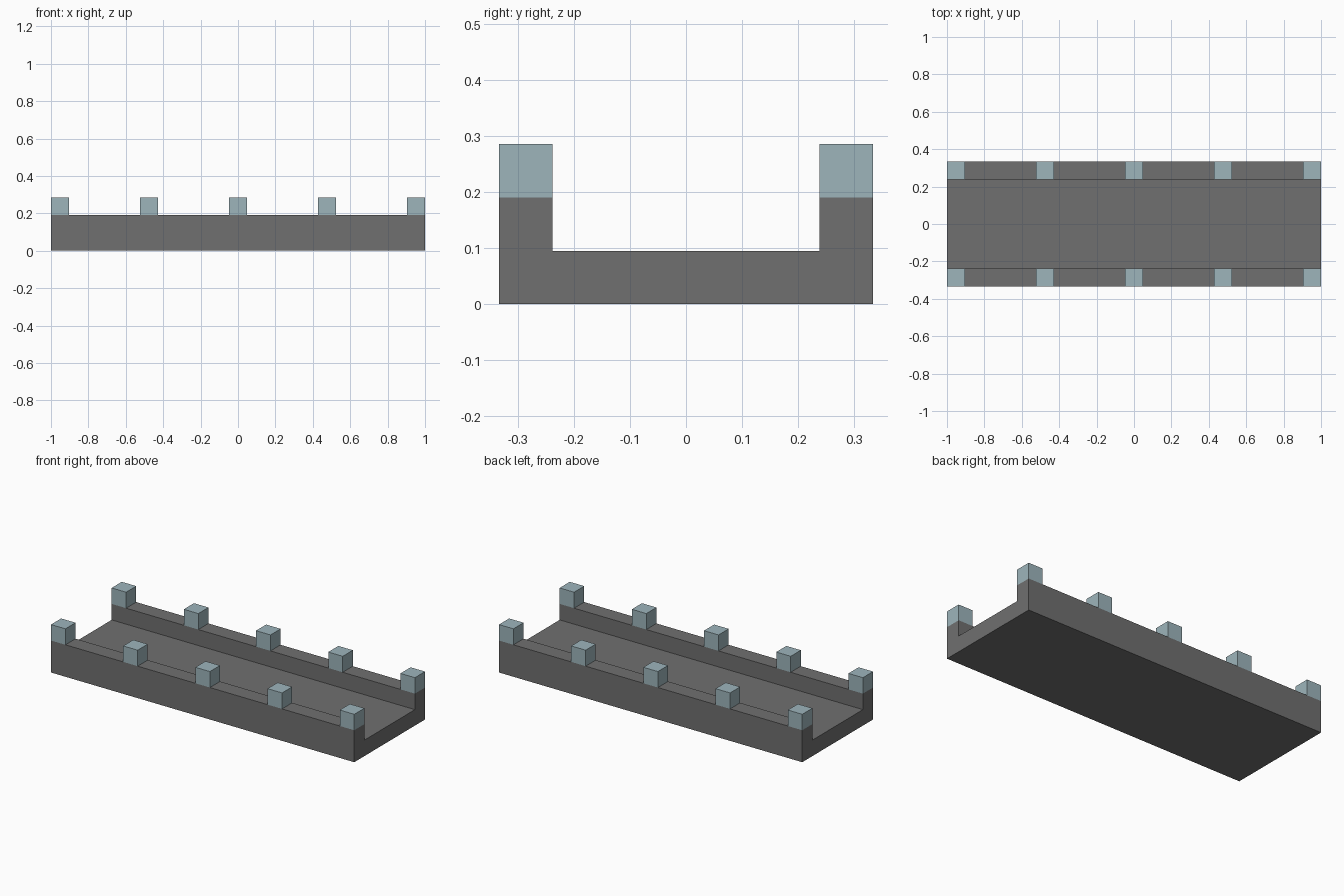
import bpy
import bmesh

cube = bpy.data.objects.get("Cube")
if cube:
    bpy.data.objects.remove(cube, do_unlink=True)

U = 2 / 21            # one block; the model is 21 blocks long and 7 wide
HALF_X, HALF_Y = 1.0, 3.5 * U


def material(name, rgb):
    mat = bpy.data.materials.new(name)
    mat.use_nodes = True
    mat.diffuse_color = (*rgb, 1)
    bsdf = next(n for n in mat.node_tree.nodes if n.type == 'BSDF_PRINCIPLED')
    bsdf.inputs["Base Color"].default_value = (*rgb, 1)
    return mat


def finish(name, bm, mat):
    bmesh.ops.recalc_face_normals(bm, faces=bm.faces)
    mesh = bpy.data.meshes.new(name)
    bm.to_mesh(mesh)
    bm.free()
    mesh.materials.append(mat)
    obj = bpy.data.objects.new(name, mesh)
    bpy.context.collection.objects.link(obj)
    return obj


stone = material("dark grey stone", (0.16, 0.16, 0.16))
pale = material("pale blue grey", (0.34, 0.46, 0.50))

# Deck with a raised kerb on each side: U profile extruded along x
half = [(HALF_Y, 0), (HALF_Y, 2 * U), (HALF_Y - U, 2 * U), (HALF_Y - U, U)]
profile = half + [(-y, z) for y, z in reversed(half)]
bm = bmesh.new()
face = bm.faces.new([bm.verts.new((-HALF_X, y, z)) for y, z in profile])
ext = bmesh.ops.extrude_face_region(bm, geom=[face])
bmesh.ops.translate(bm, vec=(2 * HALF_X, 0, 0),
                    verts=[v for v in ext["geom"] if isinstance(v, bmesh.types.BMVert)])
finish("bridge_deck", bm, stone)

# Five posts standing on each kerb
for side, sign in (("front", -1), ("back", 1)):
    for i in range(5):
        bm = bmesh.new()
        bmesh.ops.create_cube(bm, size=U)
        post = finish(f"{side}_post_{i + 1}", bm, pale)
        post.location = ((i - 2) * 5 * U, sign * 3 * U, 2.5 * U)
